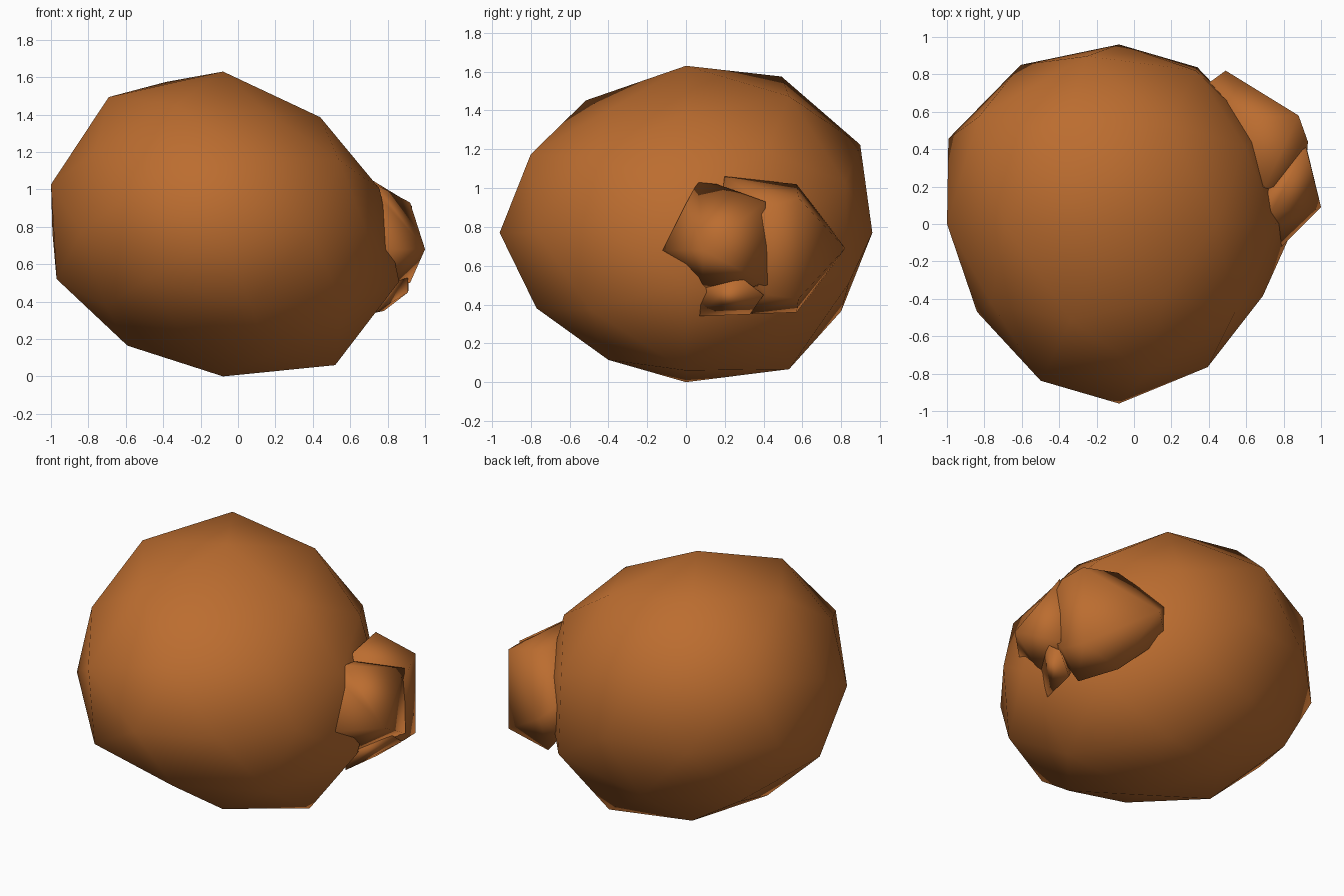
import bpy, bmesh
from math import atan2, degrees, radians
from mathutils import Matrix, Vector

cube = bpy.data.objects.get("Cube")
if cube:
    bpy.data.objects.remove(cube, do_unlink=True)

# One warm brown for everything
brown = bpy.data.materials.new("warm_brown")
brown.use_nodes = True
colour = (0.5, 0.152, 0.029, 1)
brown.diffuse_color = colour
bsdf = next(n for n in brown.node_tree.nodes if n.type == 'BSDF_PRINCIPLED')
bsdf.inputs["Base Color"].default_value = colour


def finish(name, bm):
    """Turn a bmesh into a smooth shaded object."""
    bmesh.ops.recalc_face_normals(bm, faces=bm.faces[:])
    mesh = bpy.data.meshes.new(name)
    bm.to_mesh(mesh)
    bm.free()
    mesh.materials.append(brown)
    mesh.shade_smooth()
    obj = bpy.data.objects.new(name, mesh)
    bpy.context.collection.objects.link(obj)


def hull(name, points):
    """Chipped lump: the convex hull of a few corners."""
    bm = bmesh.new()
    for p in points:
        bm.verts.new(p)
    out = bmesh.ops.convex_hull(bm, input=bm.verts[:])
    loose = set(out["geom_interior"] + out["geom_unused"])
    bmesh.ops.delete(bm, geom=[v for v in loose if isinstance(v, bmesh.types.BMVert)],
                     context='VERTS')
    finish(name, bm)


# Body: low-poly ball with its axis along y, uneven radius per ring
# ring depth along y: (start angle, step, radius of each vertex)
rings = {
    1.0: (0, 360, [0.96]),
    0.851: (36, 72, [0.965, 1.055, 1.0, 0.94, 0.985]),
    0.526: (0, 72, [0.9, 1.01, 1.09, 0.96, 1.01]),
    0.447: (36, 72, [0.93, 1.1, 1.02, 0.93, 0.95]),
    0.0: (18, 36, [0.88, 0.885, 1.0, 1.04, 0.967, 0.936, 0.87, 0.895, 1.02, 0.99]),
    -0.447: (0, 72, [0.86, 0.87, 0.945, 0.866, 0.895]),
    -0.526: (36, 72, [0.9, 0.98, 0.893, 0.8, 0.93]),
    -0.851: (0, 72, [0.9, 0.94, 0.985, 0.94, 0.905]),
    -1.0: (0, 360, [0.96]),
}
bm = bmesh.new()
bmesh.ops.create_icosphere(bm, subdivisions=2, radius=1,
                           matrix=Matrix.Rotation(radians(90), 4, 'X'))
for v in bm.verts:
    start, step, radii = rings[min(rings, key=lambda r: abs(r - v.co.y))]
    turn = round((degrees(atan2(v.co.z, v.co.x)) - start) / step)
    v.co *= radii[turn % len(radii)]
    v.co = Vector((v.co.x - 0.08, v.co.y, v.co.z * 0.86 + 0.77))
finish("body", bm)

# Broken stub on the side: a rounded knob and two shards
hull("stub_knob", [
    (0.49, 0.82, 0.69), (0.38, 0.74, 0.8), (0.38, 0.74, 0.58),
    (0.88, 0.58, 0.95), (0.88, 0.58, 0.43), (0.6, 0.57, 1.02), (0.6, 0.57, 0.36),
    (0.93, 0.44, 0.91), (0.91, 0.42, 0.45), (0.7, 0.2, 1.06), (0.7, 0.32, 0.35),
    (0.91, 0.2, 0.7), (0.5, 0.1, 0.7), (0.4, 0.5, 0.7)])
hull("stub_shard_front", [
    (1.0, 0.09, 0.68), (0.79, -0.12, 0.68), (0.73, 0.06, 1.03), (0.79, 0.0, 0.92),
    (0.92, 0.41, 0.93), (0.92, 0.42, 0.5), (0.78, 0.08, 0.47), (0.77, 0.0, 0.57),
    (0.73, 0.16, 1.02), (0.6, 0.2, 0.7)])
hull("stub_shard_low", [
    (0.73, 0.07, 0.34), (0.82, 0.09, 0.54), (0.78, 0.33, 0.35), (0.91, 0.4, 0.45),
    (0.91, 0.27, 0.55), (0.65, 0.2, 0.5)])
